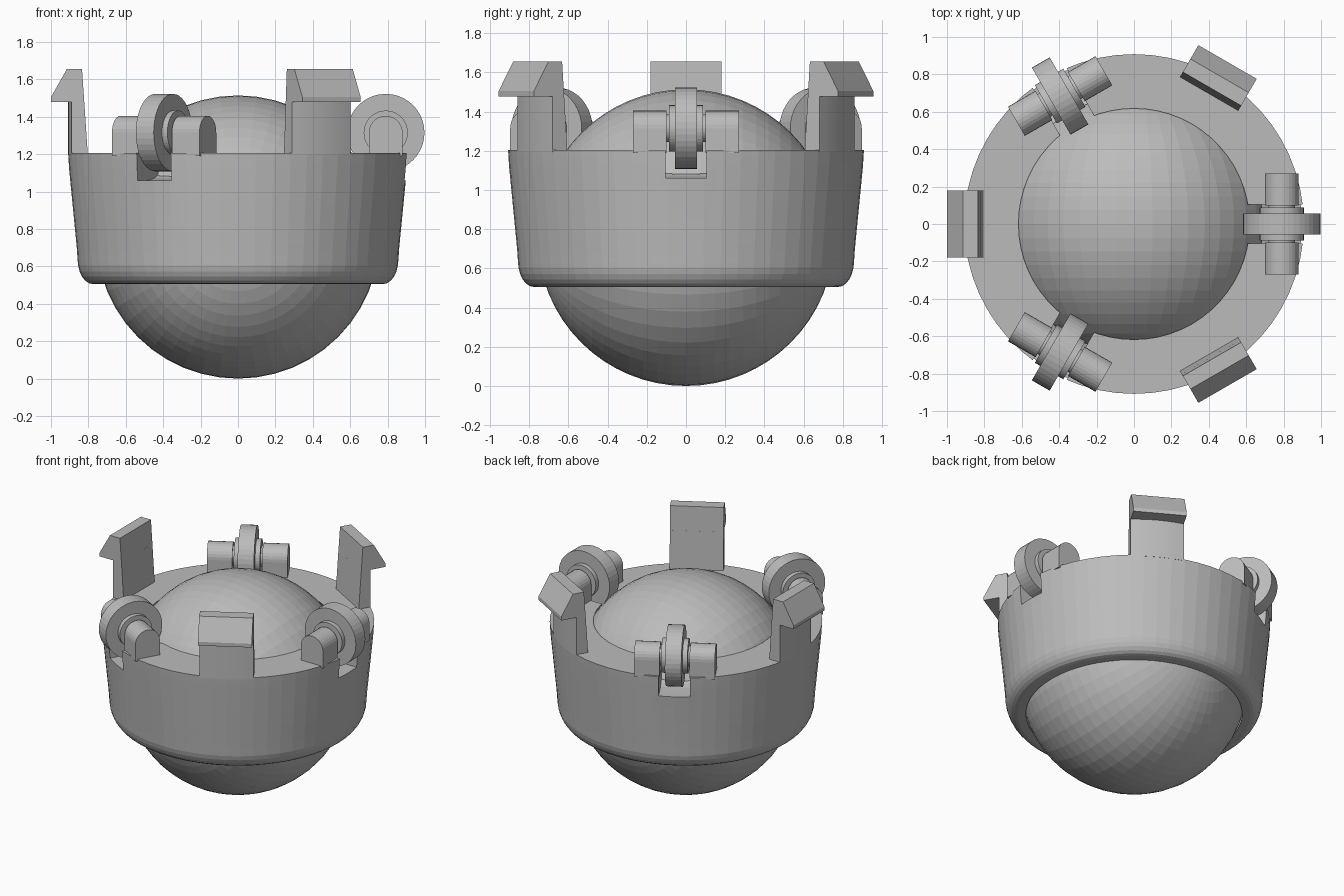
import bpy, bmesh, math
from mathutils import Matrix, Vector

if "Cube" in bpy.data.objects:
    bpy.data.objects.remove(bpy.data.objects["Cube"])

R = 0.757            # ball radius and centre height
AX, AZ = 0.79, 1.315  # roller axle: distance from centre, height

grey = bpy.data.materials.new("light grey plastic")
grey.diffuse_color = (0.5, 0.5, 0.5, 1)
grey.use_nodes = True
grey.node_tree.nodes["Principled BSDF"].inputs["Base Color"].default_value = grey.diffuse_color


def finish(name, bm, angle=0.0):
    """Turn a bmesh into an object, rotated about the vertical axis."""
    bmesh.ops.transform(bm, matrix=Matrix.Rotation(angle, 4, 'Z'), verts=bm.verts)
    bmesh.ops.recalc_face_normals(bm, faces=bm.faces)
    me = bpy.data.meshes.new(name)
    bm.to_mesh(me)
    bm.free()
    me.materials.append(grey)
    ob = bpy.data.objects.new(name, me)
    bpy.context.collection.objects.link(ob)
    return ob


def extrude(bm, pts, vec):
    """Closed prism from a planar outline."""
    f = bm.faces.new([bm.verts.new(p) for p in pts])
    new = bmesh.ops.extrude_face_region(bm, geom=[f], use_keep_orig=True)["geom"]
    for v in new:
        if isinstance(v, bmesh.types.BMVert):
            v.co += Vector(vec)


def lathe(bm, prof, n, m=Matrix()):
    """Revolve a closed (radius, height) profile."""
    rings = [[bm.verts.new(m @ Vector((r * math.cos(2 * math.pi * i / n),
                                       r * math.sin(2 * math.pi * i / n), z)))
              for r, z in prof] for i in range(n)]
    k = len(prof)
    for i in range(n):
        a, b = rings[i], rings[(i + 1) % n]
        for j in range(k):
            q = (j + 1) % k
            bm.faces.new((a[j], b[j], b[q], a[q]))


# Ball
bm = bmesh.new()
bmesh.ops.create_uvsphere(bm, u_segments=48, v_segments=32, radius=R,
                          matrix=Matrix.Translation((0, 0, R)) @ Matrix.Rotation(math.pi / 2, 4, 'X'))
finish("ball", bm)

# Housing: tapered cup with rounded foot and spherical socket
prof = [(0.775 + 0.083 * math.sin(t * math.pi / 12), 0.64 - 0.135 * math.cos(t * math.pi / 12))
        for t in range(7)]
prof += [(0.862, 0.70), (0.903, 1.12), (0.908, 1.205)]
S = R + 0.006
for i in range(13):
    z = 1.205 + (0.505 - 1.205) * i / 12
    prof.append((math.sqrt(S * S - (z - R) ** 2), z))
bm = bmesh.new()
lathe(bm, prof, 60)
housing = finish("housing", bm)

# Slots for the rollers: round on the inside, flat floor towards the outside
for k in range(3):
    r = 0.255
    arc = [(AX + r * math.cos(a), -0.105, AZ + r * math.sin(a))
           for a in (math.radians(180 + 90 * i / 10) for i in range(11))]
    bm = bmesh.new()
    extrude(bm, arc + [(1.1, -0.105, AZ - r), (1.1, -0.105, AZ)], (0, 0.21, 0))
    cutter = finish("slot_cutter", bm, k * math.tau / 3)
    cutter.hide_render = True
    mod = housing.modifiers.new("slot", 'BOOLEAN')
    mod.operation = 'DIFFERENCE'
    mod.solver = 'EXACT'
    mod.object = cutter
    bpy.context.view_layer.objects.active = housing
    bpy.ops.object.modifier_apply(modifier=mod.name)
    bpy.data.objects.remove(cutter)

# Rollers with hubs, and the round-topped posts that hold them
axle = Matrix.Translation((AX, 0, AZ)) @ Matrix.Rotation(math.pi / 2, 4, 'X')
for k in range(3):
    ang = k * math.tau / 3
    bm = bmesh.new()
    for rad, half in ((0.207, 0.055), (0.118, 0.088), (0.07, 0.12)):
        bmesh.ops.create_cone(bm, cap_ends=True, segments=40, radius1=rad, radius2=rad,
                              depth=2 * half, matrix=axle)
    finish("roller", bm, ang)
    for side in (-1, 1):
        pts = [(AX + 0.09 * math.cos(a), side * 0.1, AZ + 0.09 * math.sin(a))
               for a in (math.pi * i / 14 for i in range(15))]
        pts += [(AX - 0.09, side * 0.1, 1.19), (AX + 0.09, side * 0.1, 1.19)]
        bm = bmesh.new()
        extrude(bm, pts, (0, side * 0.17, 0))
        finish("roller_post", bm, ang)

# Snap clips: curved stem flush with the housing, wedge hook on top
w = 0.18
for k in range(3):
    ang = math.pi / 3 + k * math.tau / 3
    outer = []
    for i in range(9):
        y = -w + 2 * w * i / 8
        outer.append((math.sqrt(0.908 ** 2 - y * y), y))
    bm = bmesh.new()
    loops = [[bm.verts.new((x, y, z)) for x, y in outer + [(inn, w), (inn, -w)]]
             for z, inn in ((1.195, 0.803), (1.48, 0.822))]
    n = len(loops[0])
    for i in range(n):
        j = (i + 1) % n
        bm.faces.new((loops[0][i], loops[0][j], loops[1][j], loops[1][i]))
    bm.faces.new(loops[0])
    bm.faces.new(loops[1])
    finish("clip_stem", bm, ang)
    bm = bmesh.new()
    hook = [(0.822, 1.478), (1.0, 1.478), (1.0, 1.505), (0.915, 1.655), (0.834, 1.655)]
    extrude(bm, [(x, -w, z) for x, z in hook], (0, 2 * w, 0))
    finish("clip_hook", bm, ang)

# Smooth round surfaces, keep the corners sharp
bpy.ops.object.select_all(action='DESELECT')
for ob in bpy.context.collection.objects:
    ob.select_set(ob.type == 'MESH' and ob.name != "ball")
bpy.context.view_layer.objects.active = housing
bpy.ops.object.shade_smooth_by_angle(angle=math.radians(5))
